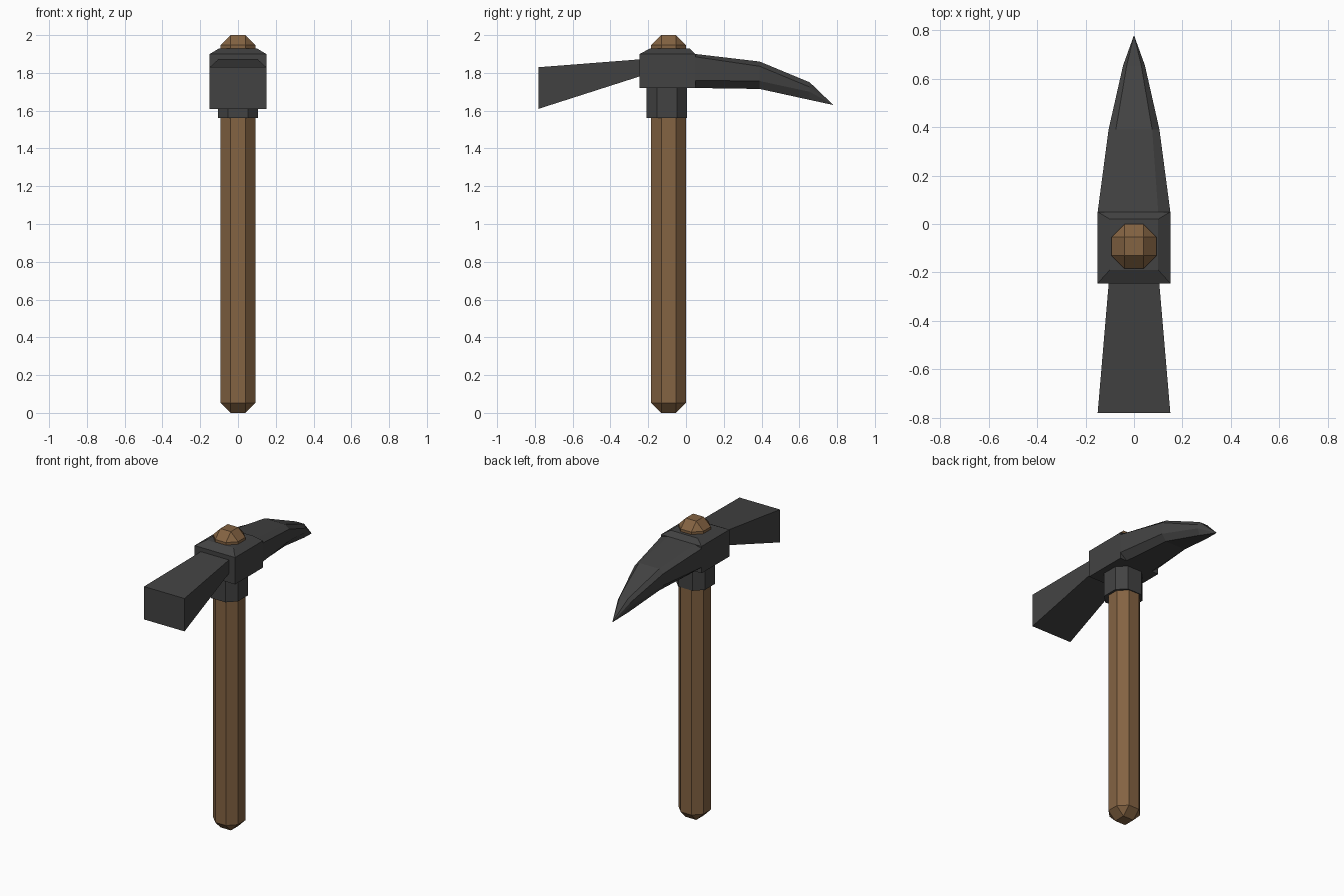
import bpy, bmesh

if "Cube" in bpy.data.objects:
    bpy.data.objects.remove(bpy.data.objects["Cube"])


def material(name, rgb):
    m = bpy.data.materials.new(name)
    m.diffuse_color = (*rgb, 1)
    m.use_nodes = True
    m.node_tree.nodes["Principled BSDF"].inputs["Base Color"].default_value = m.diffuse_color
    return m


WOOD = material("wood", (0.23, 0.125, 0.055))
IRON = material("iron", (0.055, 0.055, 0.055))
CY = -0.092


def finish(name, bm, mat):
    bmesh.ops.recalc_face_normals(bm, faces=bm.faces)
    me = bpy.data.meshes.new(name)
    bm.to_mesh(me)
    bm.free()
    me.materials.append(mat)
    ob = bpy.data.objects.new(name, me)
    bpy.context.collection.objects.link(ob)
    return ob


def loft(name, rings, mat):
    """Bridge equal-length rings of points and cap both ends."""
    bm = bmesh.new()
    loops = [[bm.verts.new(p) for p in ring] for ring in rings]
    n = len(loops[0])
    for a, b in zip(loops, loops[1:]):
        for i in range(n):
            j = (i + 1) % n
            bm.faces.new((a[i], a[j], b[j], b[i]))
    bm.faces.new(loops[0])
    bm.faces.new(loops[-1])
    bmesh.ops.remove_doubles(bm, verts=bm.verts, dist=0.0005)
    return finish(name, bm, mat)


def bevelled_box(name, half, y, z0, z1, amount, mat, vertical_only=False):
    bm = bmesh.new()
    bmesh.ops.create_cube(bm, size=1)
    for v in bm.verts:
        v.co = (v.co.x * 2 * half, y + v.co.y * 2 * half, z0 + (v.co.z + 0.5) * (z1 - z0))
    edges = [e for e in bm.edges
             if not vertical_only or abs(e.verts[0].co.z - e.verts[1].co.z) > 0.01]
    bmesh.ops.bevel(bm, geom=edges, offset=amount, segments=1, affect='EDGES')
    return finish(name, bm, mat)


def rect_xy(w, y0, y1, z):
    return [(-w, y0, z), (w, y0, z), (w, y1, z), (-w, y1, z)]


def rect_xz(y, w, z0, z1):
    return [(-w, y, z0), (w, y, z0), (w, y, z1), (-w, y, z1)]


def pick_ring(y, w, wt, zb, zl, zu, zt):
    half = [(wt, zb), (w, zl), (w, zu), (wt, zt)]
    return [(x, y, z) for x, z in half] + [(-x, y, z) for x, z in reversed(half)]


# Wooden handle and the iron collar around it
bevelled_box("handle", 0.092, CY, 0, 2, 0.053, WOOD)
bevelled_box("collar", 0.107, -0.101, 1.56, 1.75, 0.054, IRON, True)

# Head block with chamfered top
loft("head_block", [rect_xy(0.15, -0.245, 0.05, 1.72),
                    rect_xy(0.15, -0.245, 0.05, 1.90),
                    rect_xy(0.10, -0.19, 0.02, 1.93)], IRON)

# Flared adze blade at the front
loft("adze_blade", [rect_xz(-0.24, 0.104, 1.783, 1.872),
                    rect_xz(-0.78, 0.15, 1.61, 1.83)], IRON)

# Curved, chamfered pick at the back
loft("pick_spike", [pick_ring(0.05, 0.15, 0.10, 1.72, 1.76, 1.885, 1.90),
                    pick_ring(0.39, 0.105, 0.075, 1.715, 1.757, 1.835, 1.86),
                    pick_ring(0.655, 0.045, 0.03, 1.657, 1.70, 1.725, 1.75),
                    pick_ring(0.78, 0.0, 0.0, 1.63, 1.63, 1.63, 1.63)], IRON)
